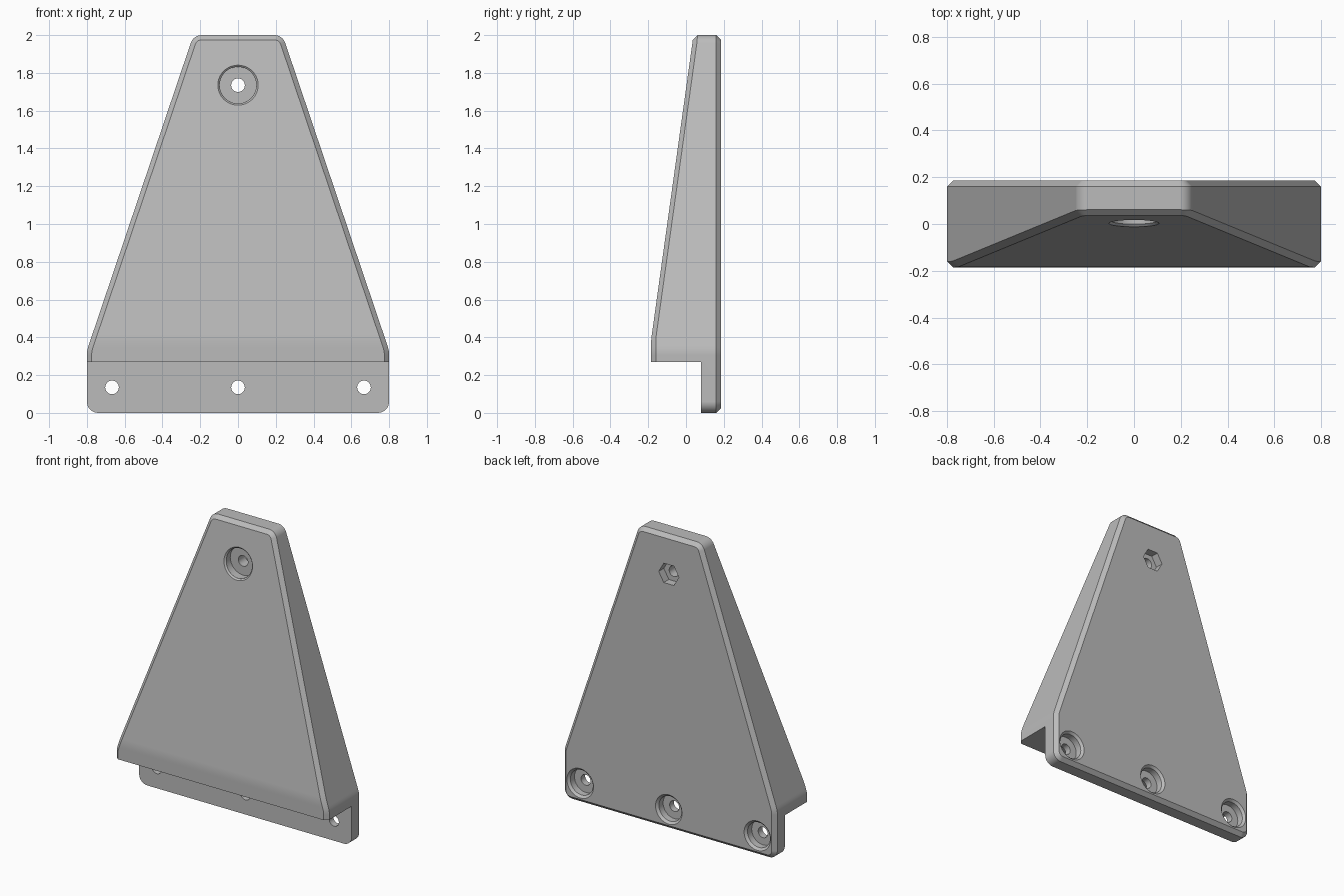
import bpy, bmesh, math
from mathutils import Vector, Matrix

if "Cube" in bpy.data.objects:
    bpy.data.objects.remove(bpy.data.objects["Cube"])

BACK, FRONT, CH = 0.185, -0.185, 0.025

grey = bpy.data.materials.new("mid grey")
grey.diffuse_color = (0.5, 0.5, 0.5, 1)
grey.use_nodes = True
grey.node_tree.nodes["Principled BSDF"].inputs["Base Color"].default_value = grey.diffuse_color


def face_y(z):
    """Depth of the front face: upright at the base, then leaning back."""
    d, w, slope = z - 0.385, 0.03, 0.139
    if d <= -w:
        return FRONT
    if d >= w:
        return FRONT + slope * d
    return FRONT + slope * (d + w) ** 2 / (4 * w)


def fillet(a, b, c, r, n):
    """Rounded corner at b as (point, outward normal) pairs."""
    a, b, c = Vector(a), Vector(b), Vector(c)
    u, v = (b - a).normalized(), (c - b).normalized()
    n0, n1 = Vector((u.y, -u.x)), Vector((v.y, -v.x))
    turn = n0.angle(n1)
    centre = b - u * r * math.tan(turn / 2) - n0 * r
    out = []
    for i in range(n + 1):
        t = turn * i / n
        nrm = n0 * math.cos(t) + u * math.sin(t)
        out.append((centre + nrm * r, nrm))
    return out


def make_object(name, bm):
    bmesh.ops.recalc_face_normals(bm, faces=bm.faces)
    me = bpy.data.meshes.new(name)
    bm.to_mesh(me)
    bm.free()
    me.materials.append(grey)
    ob = bpy.data.objects.new(name, me)
    bpy.context.collection.objects.link(ob)
    return ob


# Half outline in x-z, bottom to top
c0, c1, c2, c3, c4 = (0, 0), (0.8, 0), (0.8, 0.33), (0.236, 2), (0, 2)
half = fillet(c0, c1, c2, 0.06, 8) + fillet(c1, c2, c3, 0.15, 4)
lean = (Vector(c3) - Vector(c2)).normalized()
for i in range(7):
    z = 0.363 + 0.01 * i
    half.append((Vector(c2) + lean * (z - 0.33) / lean.y, Vector((lean.y, -lean.x))))
half += fillet(c2, c3, c4, 0.06, 8)

# Tapered body: chamfered rings from back to front
bm = bmesh.new()
rings = [[], [], [], []]
for side in (1, -1):
    for p, n in (half if side == 1 else reversed(half)):
        q = p - n * CH
        f = face_y(q.y)
        spots = ((q, BACK), (p, BACK - CH), (p, f + CH), (q, f))
        for ring, (s, y) in zip(rings, spots):
            ring.append(bm.verts.new((side * s.x, y, s.y)))
count = len(rings[0])
for r0, r1 in zip(rings, rings[1:]):
    for i in range(count):
        j = (i + 1) % count
        bm.faces.new((r0[i], r0[j], r1[j], r1[i]))
bm.faces.new(rings[0])
front = rings[3]
for i in range(len(half) - 1):
    bm.faces.new((front[i], front[i + 1], front[count - 2 - i], front[count - 1 - i]))
body = make_object("tapered_bracket", bm)


def cut(build):
    """Subtract a temporary solid from the body."""
    tool_bm = bmesh.new()
    build(tool_bm)
    tool = make_object("cutter", tool_bm)
    tool.hide_render = True
    mod = body.modifiers.new("cut", 'BOOLEAN')
    mod.operation, mod.solver, mod.object = 'DIFFERENCE', 'EXACT', tool
    bpy.context.view_layer.objects.active = body
    bpy.ops.object.modifier_apply(modifier=mod.name)
    bpy.data.objects.remove(tool)


def bore(x, z, y0, y1, r0, r1=None, sides=40, tilt=0.0):
    """Round or hexagonal cut along y, radius r0 at y0 and r1 at y1."""
    def build(b):
        m = (Matrix.Translation((x, (y0 + y1) / 2, z)) @ Matrix.Rotation(tilt, 4, 'X')
             @ Matrix.Rotation(-math.pi / 2, 4, 'X')
             @ Matrix.Rotation(math.pi / 2 if sides == 6 else 0, 4, 'Z'))
        bmesh.ops.create_cone(b, cap_ends=True, segments=sides, radius1=r0,
                              radius2=r0 if r1 is None else r1, depth=y1 - y0, matrix=m)
        # Hexagon points lie left and right
        if sides == 6 and max(v.co.x for v in b.verts) - x < r0 * 0.95:
            bmesh.ops.rotate(b, verts=b.verts, cent=(x, 0, z),
                             matrix=Matrix.Rotation(math.pi / 6, 3, 'Y'))
    cut(build)


# Step below the body, leaving the mounting flange
def step(b):
    bmesh.ops.create_cube(b, size=1, matrix=Matrix.Translation((0, -0.42, -0.23))
                          @ Matrix.Diagonal((3, 1, 1, 1)))


cut(step)

# Flange screw holes, counterbored from the back with a bevelled rim
for x in (-0.667, 0, 0.667):
    bore(x, 0.135, -0.1, 0.3, 0.036)
    bore(x, 0.135, 0.125, 0.3, 0.085)
    bore(x, 0.135, 0.17, 0.2, 0.085, 0.115)

# Top bolt hole: front counterbore with bevelled rim, hexagonal pocket behind
y_top = face_y(1.735)
bore(0, 1.735, -0.3, 0.3, 0.036)
bore(0, 1.735, -0.3, 0.055, 0.097)
bore(0, 1.735, y_top - 0.01, y_top + 0.01, 0.117, 0.097, tilt=-math.atan(0.139))
bore(0, 1.735, 0.13, 0.3, 0.076, sides=6)

# Smooth rounded corners, crisp edges elsewhere
bpy.ops.object.select_all(action='DESELECT')
body.select_set(True)
bpy.context.view_layer.objects.active = body
bpy.ops.object.shade_smooth_by_angle(angle=math.radians(25))
weighted = body.modifiers.new("even_shading", 'WEIGHTED_NORMAL')
weighted.keep_sharp = True
